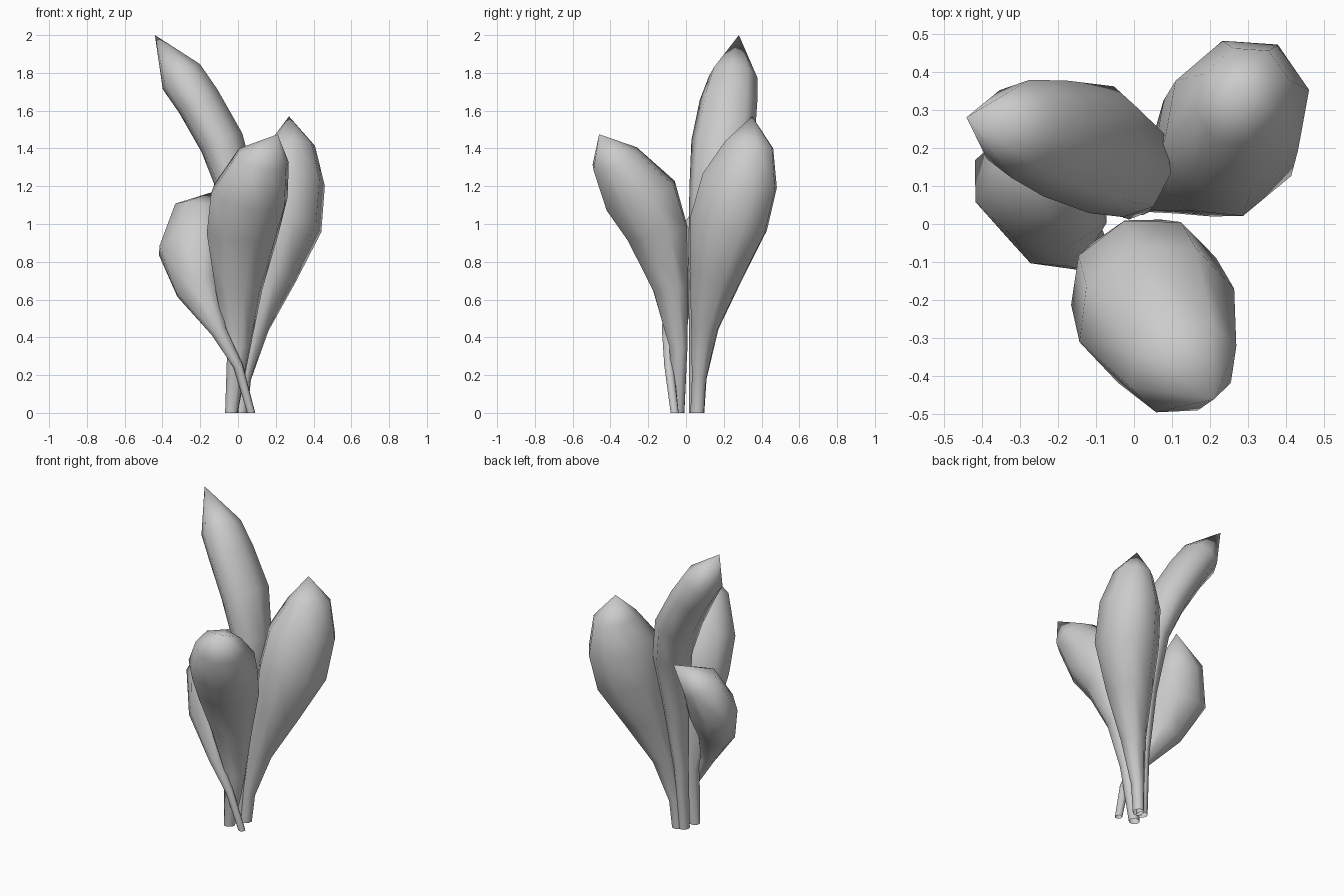
import bpy, bmesh, math
from mathutils import Vector

SIDES = 8


def leaf(name, azimuth, path, tip, level=0.0):
    """Loft elliptical rings (x, y, z, half width, half thickness) up to a pointed tip.
    level (0..1) turns the rings from square-on to the path towards horizontal."""
    a = math.radians(azimuth)
    side = Vector((-math.sin(a), math.cos(a), 0))
    up = Vector((0, 0, 1))
    pts = [Vector(p[:3]) for p in path] + [Vector(tip)]
    bm = bmesh.new()
    rings = []
    for i, (x, y, z, w, t) in enumerate(path):
        # the foot is cut level with the ground, other rings follow the path
        tangent = up if i == 0 else (pts[i + 1] - pts[i - 1]).normalized().lerp(up, level).normalized()
        u = (side - tangent * side.dot(tangent)).normalized()
        v = u.cross(tangent)
        rings.append([bm.verts.new(pts[i] + u * w * math.cos(k) + v * t * math.sin(k))
                      for k in (2 * math.pi * j / SIDES for j in range(SIDES))])
    for lo, hi in zip(rings, rings[1:]):
        for j in range(SIDES):
            n = (j + 1) % SIDES
            bm.faces.new((lo[j], lo[n], hi[n], hi[j]))
    top = bm.verts.new(tip)
    for j in range(SIDES):
        bm.faces.new((rings[-1][j], rings[-1][(j + 1) % SIDES], top))
    bmesh.ops.recalc_face_normals(bm, faces=bm.faces)
    for f in bm.faces:
        f.smooth = True
    me = bpy.data.meshes.new(name)
    bm.to_mesh(me)
    bm.free()
    ob = bpy.data.objects.new(name, me)
    bpy.context.collection.objects.link(ob)
    bpy.ops.object.select_all(action='DESELECT')
    ob.select_set(True)
    bpy.context.view_layer.objects.active = ob
    bpy.ops.object.shade_smooth_by_angle(angle=math.radians(60))


# tall leaf leaning to the left
leaf("tall_leaf", 171, [
    (-0.02, 0.05, 0.0, 0.035, 0.035),
    (-0.01, 0.065, 0.40, 0.05, 0.04),
    (0.00, 0.10, 0.80, 0.09, 0.065),
    (-0.005, 0.15, 1.18, 0.135, 0.105),
    (-0.085, 0.195, 1.43, 0.17, 0.12),
    (-0.21, 0.225, 1.65, 0.155, 0.12),
    (-0.30, 0.25, 1.78, 0.13, 0.12)], (-0.44, 0.28, 2.0))

# broad leaf at the back right
leaf("back_leaf", 60, [
    (0.015, 0.06, 0.0, 0.035, 0.04),
    (0.03, 0.07, 0.18, 0.04, 0.04),
    (0.09, 0.10, 0.45, 0.075, 0.075),
    (0.17, 0.16, 0.73, 0.14, 0.15),
    (0.245, 0.225, 1.0, 0.195, 0.225),
    (0.27, 0.285, 1.23, 0.185, 0.22),
    (0.285, 0.335, 1.42, 0.12, 0.14)], (0.27, 0.35, 1.57), 0.2)

# cupped leaf leaning to the front
leaf("front_leaf", -72, [
    (-0.035, -0.04, 0.0, 0.035, 0.033),
    (0.005, -0.04, 0.35, 0.065, 0.05),
    (0.005, -0.08, 0.65, 0.13, 0.095),
    (0.025, -0.15, 0.95, 0.20, 0.17),
    (0.06, -0.24, 1.15, 0.215, 0.205),
    (0.13, -0.375, 1.345, 0.15, 0.135)], (0.21, -0.46, 1.475), 0.3)

# short leaf on a thin stem at the left
leaf("left_leaf", 60, [
    (0.07, -0.06, 0.0, 0.022, 0.022),
    (0.0, -0.09, 0.25, 0.027, 0.025),
    (-0.10, -0.085, 0.43, 0.045, 0.045),
    (-0.215, -0.005, 0.67, 0.13, 0.115),
    (-0.245, 0.085, 0.87, 0.195, 0.15),
    (-0.215, 0.165, 1.05, 0.14, 0.12)], (-0.10, 0.275, 1.18))
